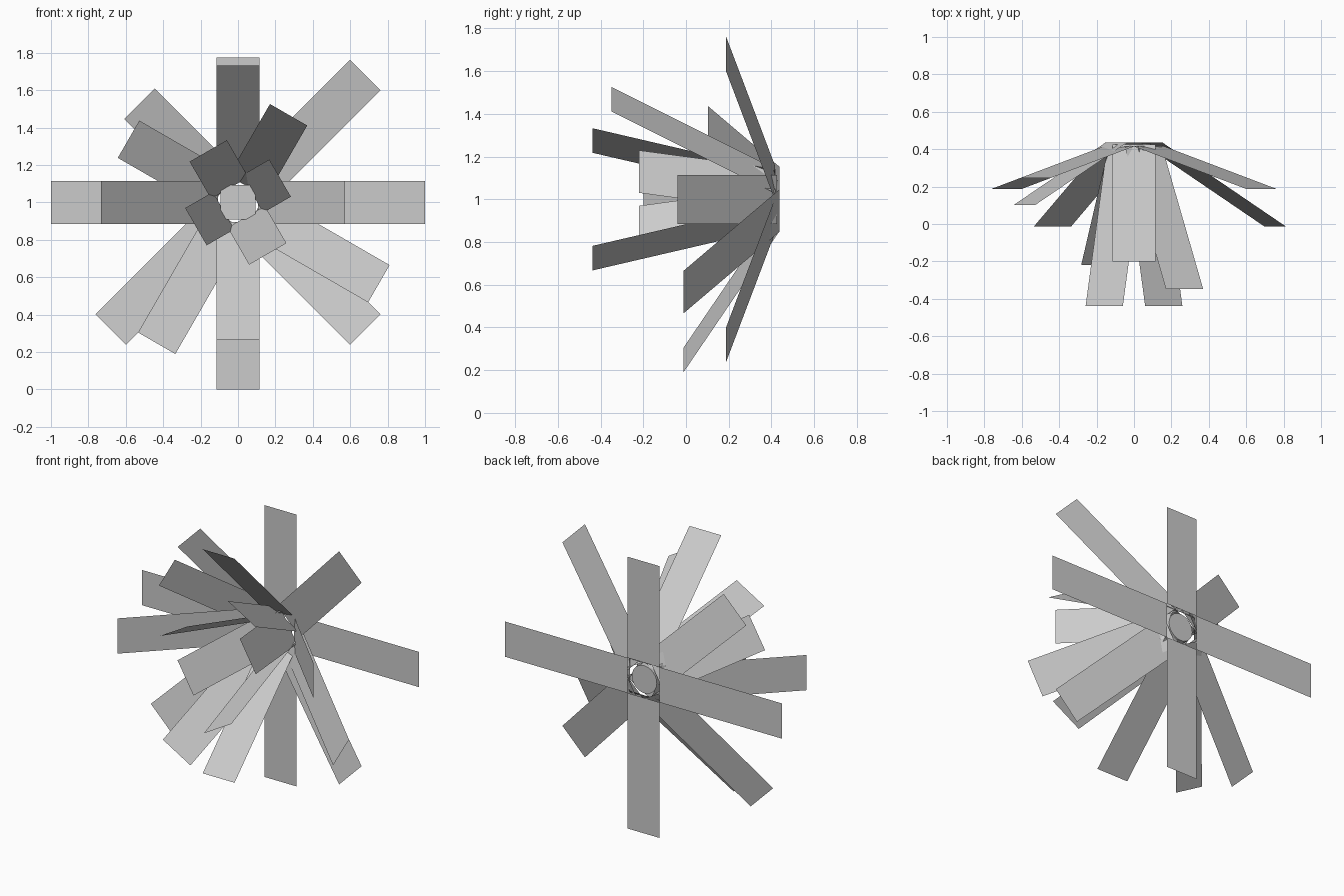
import bpy, bmesh
from math import radians, cos, sin
from mathutils import Vector

if "Cube" in bpy.data.objects:
    bpy.data.objects.remove(bpy.data.objects["Cube"])

CENTRE_Z = 1.0
HALF_W = 0.115
LONG, SHORT = 0.885, 0.66


def make_object(name, bm):
    mesh = bpy.data.meshes.new(name)
    bm.to_mesh(mesh)
    bm.free()
    obj = bpy.data.objects.new(name, mesh)
    bpy.context.collection.objects.link(obj)
    return obj


def strip(bm, angle, tilt, length, r0, y0):
    """Flat strip leaving the hub at an angle, leaning towards the front."""
    a, t = radians(angle), radians(tilt)
    radial = Vector((cos(a), 0, sin(a)))
    side = Vector((-sin(a), 0, cos(a))) * HALF_W
    start = radial * r0 + Vector((0, y0, CENTRE_Z))
    end = start + (radial * cos(t) + Vector((0, -sin(t), 0))) * length
    corners = (start - side, end - side, end + side, start + side)
    bm.faces.new([bm.verts.new(c) for c in corners])


# Rings: name, tilt, start radius, start y, long strip angles, short strip angles
rings = [
    ("back_strips", 0, 0.115, 0.44, (0, 180, 270), (90,)),
    ("diagonal_strips", 15, 0.107, 0.417, (45, 225, 315), (135,)),
    ("leaning_strips", 30.5, 0.107, 0.437, (240, 330), (150,)),
    ("middle_strips", 45, 0.106, 0.426, (90, 180, 270), (0,)),
    ("raised_strip", 60, 0.0985, 0.418, (60,), ()),
    ("front_strips", 75, 0.089, 0.417, (120, 300), (30, 210)),
]
for name, tilt, r0, y0, longs, shorts in rings:
    bm = bmesh.new()
    for ang in longs:
        strip(bm, ang, tilt, LONG, r0, y0)
    for ang in shorts:
        strip(bm, ang, tilt, SHORT, r0, y0)
    make_object(name, bm)

# Round hub seen through the opening at the back
bpy.ops.mesh.primitive_cylinder_add(vertices=24, radius=0.09, depth=0.05,
                                    location=(0, 0.405, CENTRE_Z),
                                    rotation=(radians(90), 0, 0))
bpy.context.object.name = "hub"

# Square cap on the front of the hub
bpy.ops.mesh.primitive_plane_add(size=0.185, location=(0, 0.375, CENTRE_Z),
                                 rotation=(radians(90), 0, 0))
bpy.context.object.name = "hub_cap"
